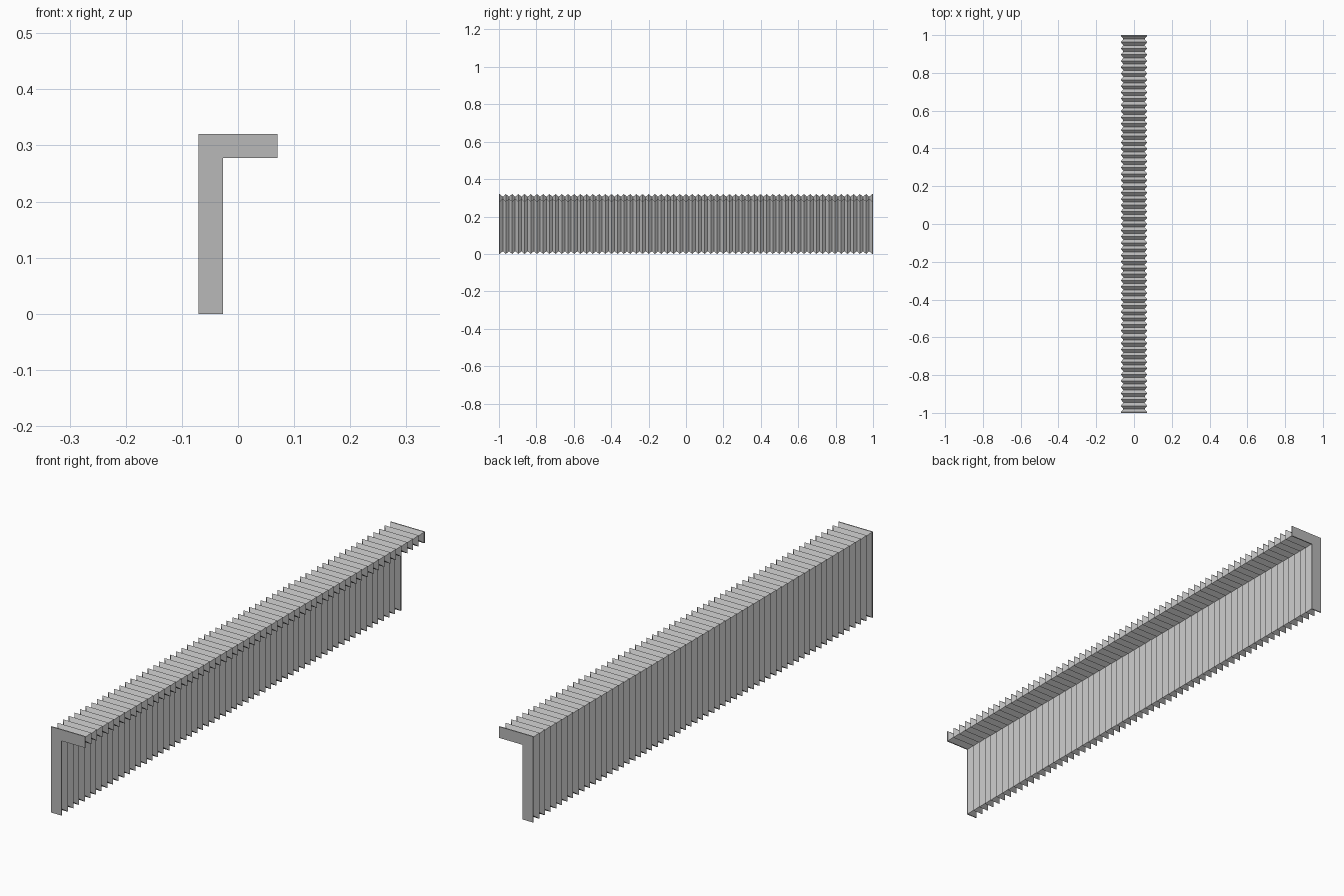
import bpy
import bmesh

cube = bpy.data.objects.get("Cube")
if cube:
    bpy.data.objects.remove(cube, do_unlink=True)

FOLDS = 60      # number of pleats along the length
DEPTH = 0.014   # how far each valley sinks in
PLATE = 0.004   # end plate thickness

# L-shaped outline: x, z, and the inward direction at each corner
OUTLINE = [(-0.07, 0.0, 1, 1), (-0.07, 0.32, 1, -1), (0.07, 0.32, -1, -1),
           (0.07, 0.278, -1, 1), (-0.027, 0.278, -1, 1), (-0.027, 0.0, -1, 1)]

grey = bpy.data.materials.new("mid_grey")
grey.use_nodes = True
colour = (0.48, 0.48, 0.48, 1)
grey.diffuse_color = colour
grey.node_tree.nodes["Principled BSDF"].inputs["Base Color"].default_value = colour


def loft(name, stations):
    """Skin L-shaped sections, given as (y, inset), and cap both ends."""
    bm = bmesh.new()
    rings = [[bm.verts.new((x + dx * inset, y, z + dz * inset))
              for x, z, dx, dz in OUTLINE] for y, inset in stations]
    for a, b in zip(rings, rings[1:]):
        for i in range(len(a)):
            j = (i + 1) % len(a)
            bm.faces.new((a[i], a[j], b[j], b[i]))
    bm.faces.new(rings[0])
    bm.faces.new(rings[-1])
    bmesh.ops.recalc_face_normals(bm, faces=bm.faces)
    mesh = bpy.data.meshes.new(name)
    bm.to_mesh(mesh)
    bm.free()
    mesh.materials.append(grey)
    obj = bpy.data.objects.new(name, mesh)
    bpy.context.collection.objects.link(obj)
    return obj


# Pleated cover: sharp ridges alternating with inset valleys
half = 1 - PLATE
steps = 2 * FOLDS
loft("pleated_cover", [(-half + 2 * half * k / steps, DEPTH * (k % 2))
                       for k in range(steps + 1)])

# Flat plates closing the two ends
for name, side in (("front_end_plate", -1), ("back_end_plate", 1)):
    loft(name, [(side * half, 0), (side, 0)])
